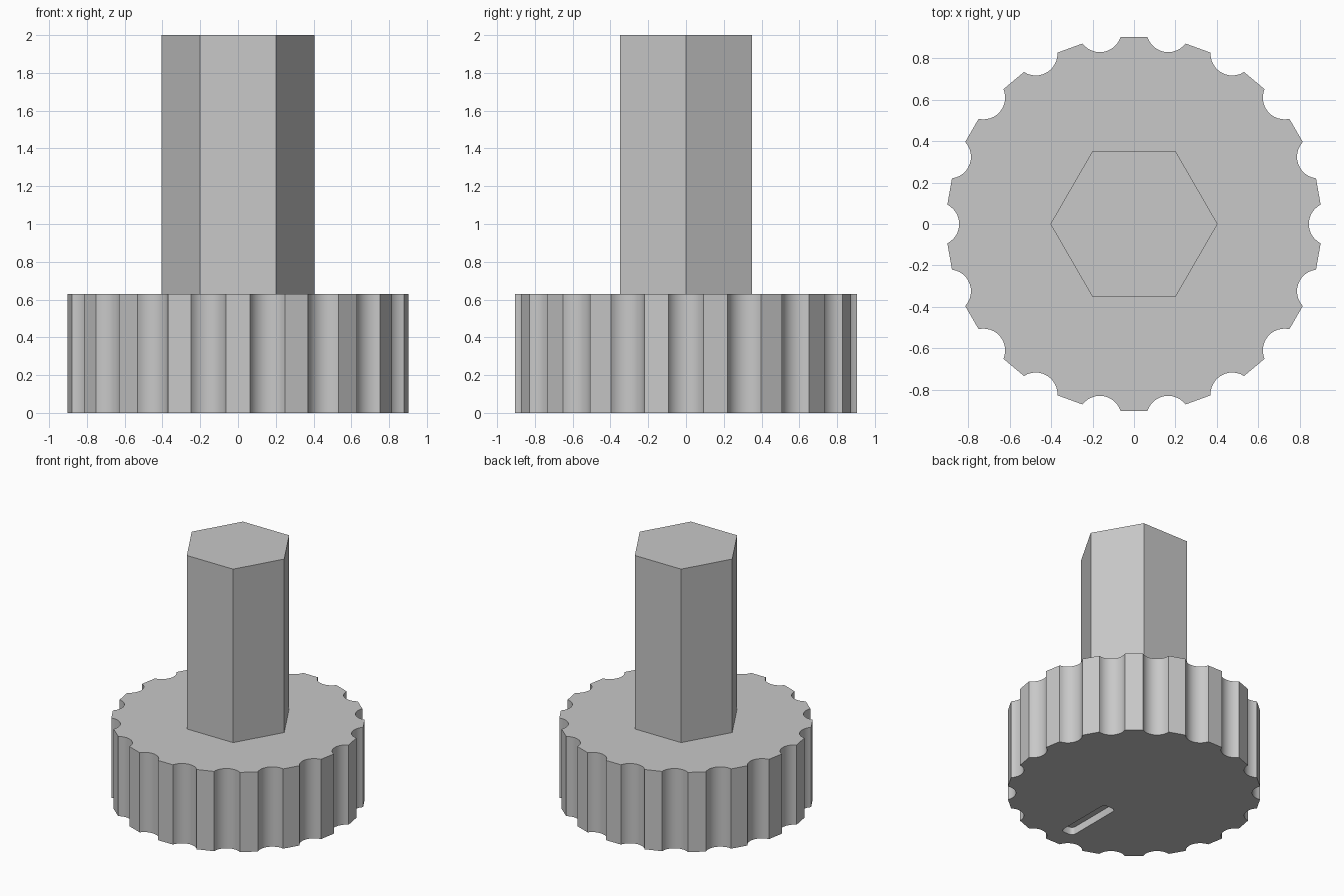
import bpy, bmesh
from math import sin, cos, tau, pi, sqrt, acos, radians

if "Cube" in bpy.data.objects:
    bpy.data.objects.remove(bpy.data.objects["Cube"])

grey = bpy.data.materials.new("plain grey")
grey.use_nodes = True
colour = (0.58, 0.58, 0.58, 1)
grey.diffuse_color = colour
grey.node_tree.nodes["Principled BSDF"].inputs["Base Color"].default_value = colour


def prism(name, outline, bottom, top):
    """Extrude a closed counter-clockwise outline between two heights."""
    bm = bmesh.new()
    low = [bm.verts.new((x, y, bottom)) for x, y in outline]
    high = [bm.verts.new((x, y, top)) for x, y in outline]
    bm.faces.new(high)
    bm.faces.new(low[::-1])
    for i in range(len(outline)):
        j = (i + 1) % len(outline)
        bm.faces.new((low[i], low[j], high[j], high[i]))
    mesh = bpy.data.meshes.new(name)
    bm.to_mesh(mesh)
    bm.free()
    mesh.materials.append(grey)
    obj = bpy.data.objects.new(name, mesh)
    bpy.context.collection.objects.link(obj)
    return obj


# Grip outline: flat lands between round finger grooves
RIM, GROOVE_CENTRE, GROOVE_RADIUS = 0.907, 0.95, 0.105
GROOVES, STEPS = 18, 12
along = (RIM**2 + GROOVE_CENTRE**2 - GROOVE_RADIUS**2) / (2 * GROOVE_CENTRE)
half_sweep = acos((GROOVE_CENTRE - along) / GROOVE_RADIUS)
outline = []
for k in range(GROOVES):
    turn = tau * k / GROOVES
    for s in range(STEPS + 1):
        a = pi + half_sweep - 2 * half_sweep * s / STEPS
        x = GROOVE_CENTRE + GROOVE_RADIUS * cos(a)
        y = GROOVE_RADIUS * sin(a)
        outline.append((x * cos(turn) - y * sin(turn), x * sin(turn) + y * cos(turn)))
knob_grip = prism("knob_grip", outline, 0, 0.63)

# Pointer slot with rounded corners, cut into the underside
HALF_WIDTH, NEAR, FAR, ROUND = 0.055, -0.27, -0.75, 0.03
corners = [(HALF_WIDTH, NEAR), (-HALF_WIDTH, NEAR), (-HALF_WIDTH, FAR), (HALF_WIDTH, FAR)]
signs = [(1, 1), (-1, 1), (-1, -1), (1, -1)]
slot = []
for q, ((cx, cy), (sx, sy)) in enumerate(zip(corners, signs)):
    for s in range(4):
        a = (q + s / 3) * pi / 2
        slot.append((cx - sx * ROUND + ROUND * cos(a), cy - sy * ROUND + ROUND * sin(a)))
slot_cutter = prism("slot_cutter", slot, -0.1, 0.06)
slot_cutter.hide_render = True

cut = knob_grip.modifiers.new("pointer_slot", "BOOLEAN")
cut.operation = "DIFFERENCE"
cut.solver = "EXACT"
cut.object = slot_cutter
bpy.ops.object.select_all(action="DESELECT")
bpy.context.view_layer.objects.active = knob_grip
knob_grip.select_set(True)
bpy.ops.object.modifier_apply(modifier=cut.name)
bpy.data.objects.remove(slot_cutter)
bpy.ops.object.shade_smooth_by_angle(angle=radians(32))

# Hexagonal shaft
hexagon = [(0.404 * cos(tau * i / 6), 0.404 * sin(tau * i / 6)) for i in range(6)]
prism("hex_shaft", hexagon, 0.63, 2)
